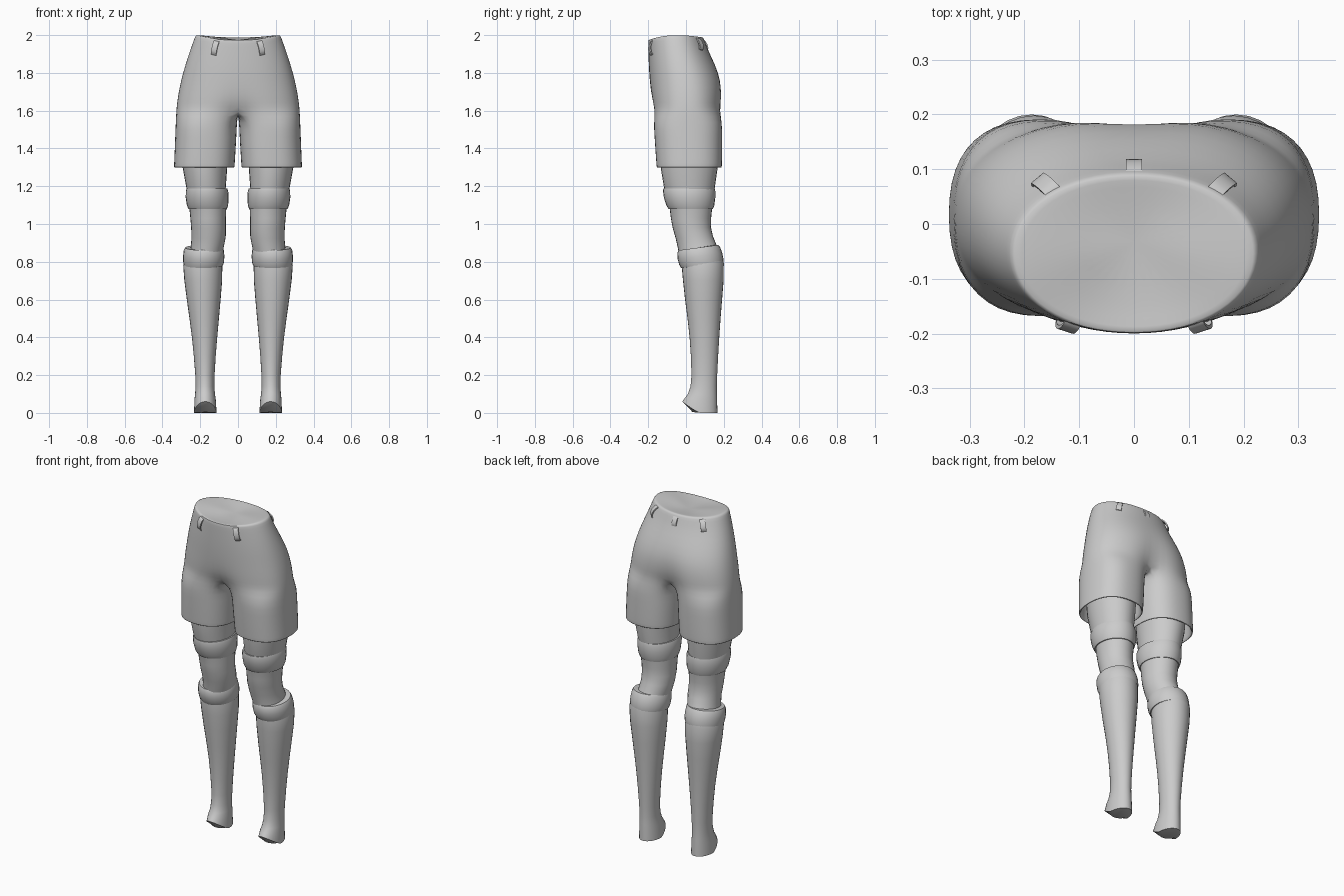
import bpy, bmesh, math
from mathutils import Vector

if "Cube" in bpy.data.objects:
    bpy.data.objects.remove(bpy.data.objects["Cube"])

grey = bpy.data.materials.new("grey")
grey.diffuse_color = (0.6, 0.6, 0.6, 1)
grey.use_nodes = True
grey.node_tree.nodes["Principled BSDF"].inputs["Base Color"].default_value = grey.diffuse_color


def finish(bm, name, mirror=True, subsurf=0, angle=45):
    bmesh.ops.recalc_face_normals(bm, faces=bm.faces)
    me = bpy.data.meshes.new(name)
    bm.to_mesh(me)
    bm.free()
    me.materials.append(grey)
    ob = bpy.data.objects.new(name, me)
    bpy.context.collection.objects.link(ob)
    bpy.ops.object.select_all(action='DESELECT')
    ob.select_set(True)
    bpy.context.view_layer.objects.active = ob
    bpy.ops.object.shade_smooth_by_angle(angle=math.radians(angle))
    if mirror:
        m = ob.modifiers.new("mirror", 'MIRROR')
        m.use_clip = True
    if subsurf:
        s = ob.modifiers.new("smooth", 'SUBSURF')
        s.levels = s.render_levels = subsurf
    return ob


def power(v, e):
    return math.copysign(abs(v) ** e, v) if abs(v) > 1e-6 else 0.0


def bridge(bm, a, b, closed):
    n = len(a)
    for i in range(n if closed else n - 1):
        j = (i + 1) % n
        bm.faces.new((a[i], a[j], b[j], b[i]))


# ---- shorts: half pelvis rings, a crotch seam, then closed leg rings
H, INNER = 16, 5


def pelvis_ring(bm, z, w, yf, yb, df, db, e, rim=0):
    cy, ry = (yf + yb) / 2, (yb - yf) / 2
    ring = []
    for i in range(H + 1):
        t = math.pi * i / H
        c = math.cos(t)
        x = w * power(math.sin(t), e) if 0 < i < H else 0.0
        dip = math.exp(-(x / 0.07) ** 2)
        y = cy - ry * power(c, e) + dip * (df if c > 0 else -db)
        drop = rim * (0.025 if c > 0 else 0.012) * c * c
        ring.append(bm.verts.new((x, y, z - drop)))
    return ring


def shorts():
    bm = bmesh.new()
    # height, half width, front y, back y, front dip, back dip, roundness, rim drop
    rows = [(1.995, 0.15, -0.155, 0.055, 0, 0, .95, 1),
            (2.0, 0.215, -0.193, 0.084, 0, 0, .95, 1),
            (2.0, 0.225, -0.2, 0.092, 0, 0, .95, 1),
            (1.98, 0.233, -0.201, 0.1, 0, 0, .95, .8),
            (1.92, 0.254, -0.2, 0.118, 0, 0, .95, .2),
            (1.84, 0.281, -0.198, 0.157, 0, 0, .92, 0),
            (1.76, 0.303, -0.193, 0.19, 0, .008, .9, 0),
            (1.69, 0.317, -0.188, 0.197, .004, .018, .87, 0),
            (1.64, 0.324, -0.183, 0.196, .015, .03, .85, 0),
            (1.60, 0.328, -0.179, 0.194, .04, .05, .83, 0)]
    rings = [pelvis_ring(bm, *r) for r in rows]
    for a, b in zip(rings, rings[1:]):
        bridge(bm, a, b, False)
    # waist cap
    mid = bm.verts.new((0, -0.03, 1.972))
    for a, b in zip(rings[0], rings[0][1:]):
        bm.faces.new((a, b, mid))
    # crotch seam from back to front
    back, front = rings[-1][-1].co, rings[-1][0].co
    seam = []
    for j in range(1, INNER + 1):
        f = j / (INNER + 1)
        p = back.lerp(front, f)
        seam.append(bm.verts.new((0, p.y, 1.60 - 0.02 * math.sin(math.pi * f))))
    last = rings[-1] + seam
    # leg tubes, hem and inner lining: height, x range, y range
    for z, x0, x1, y0, y1 in [(1.54, .004, .331, -.173, .193),
                              (1.46, .007, .334, -.168, .193),
                              (1.38, .012, .337, -.163, .193),
                              (1.315, .016, .34, -.158, .192),
                              (1.30, .017, .34, -.157, .191),
                              (1.30, .021, .336, -.153, .187),
                              (1.305, .03, .327, -.144, .178),
                              (1.40, .034, .322, -.142, .176)]:
        ring = []
        for i in range(H + 1 + INNER):
            a = -130 + 260 * i / H if i <= H else 130 + 100 * (i - H) / (INNER + 1)
            a = math.radians(a)
            ring.append(bm.verts.new(((x0 + x1) / 2 + (x1 - x0) / 2 * power(math.cos(a), .83),
                                      (y0 + y1) / 2 + (y1 - y0) / 2 * power(math.sin(a), .83), z)))
        bridge(bm, last, ring, True)
        last = ring
    finish(bm, "shorts", subsurf=1, angle=80)


shorts()

# ---- leg parts: elliptical lofts
N = 28


def ellipse(bm, z, x0, x1, y0, y1, tilt=0, zfun=None):
    ring = []
    for i in range(N):
        a = 2 * math.pi * i / N
        c, s = math.cos(a), math.sin(a)
        y = (y0 + y1) / 2 + (y1 - y0) / 2 * s
        zz = zfun(s) if zfun else z + tilt * s
        ring.append(bm.verts.new(((x0 + x1) / 2 + (x1 - x0) / 2 * c, y, zz)))
    return ring


def loft(name, rows):
    bm = bmesh.new()
    rings = [ellipse(bm, *r) for r in rows]
    for a, b in zip(rings, rings[1:]):
        bridge(bm, a, b, True)
    bm.faces.new(rings[0])
    bm.faces.new(rings[-1])
    return finish(bm, name)


loft("thigh_and_knee", [(1.42, .05, .305, -.138, .172), (1.30, .057, .293, -.134, .168),
                        (1.19, .065, .273, -.116, .152), (1.08, .062, .257, -.086, .138),
                        (1.03, .064, .252, -.08, .133), (.98, .064, .248, -.07, .132, .003),
                        (.93, .065, .246, -.054, .142, .008), (.88, .075, .25, -.042, .16, .012),
                        (.82, .085, .26, -.03, .18, .015)])


def band(name, rows, lip=0.018):
    # rounded cuff with its ends turned in to the leg
    first, last = list(rows[0]), list(rows[-1])
    for r in (first, last):
        r[1] += lip
        r[2] -= lip
        r[3] += lip
        r[4] -= lip
    loft(name, [first] + rows + [last])


band("thigh_band", [(1.188, .057, .272, -.12, .152), (1.175, .052, .276, -.122, .155),
                    (1.14, .05, .277, -.117, .155), (1.10, .052, .271, -.105, .15),
                    (1.08, .058, .263, -.093, .143)])
band("calf_band", [(.875, .08, .28, -.04, .172, .014), (.862, .075, .287, -.046, .181, .015),
                   (.83, .072, .291, -.044, .192, .016), (.80, .074, .29, -.036, .198, .016),
                   (.782, .079, .287, -.026, .197, .015)])


# ---- socks with a slanted open toe end
def foot_edge(s):
    return 0.06 * max(0.0, -s) ** 1.2


def foot_base(s):
    return 0.004 * max(0.0, -s)


sock_rows = [(.82, .09, .28, -.02, .19, .012), (.78, .083, .29, -.022, .2, .012),
             (.70, .084, .284, -.016, .199), (.60, .092, .271, -.005, .191),
             (.50, .101, .257, .008, .183), (.40, .11, .244, .019, .176),
             (.30, .118, .234, .026, .17), (.20, .124, .226, .029, .165),
             (.14, .125, .225, .024, .163), (.10, .122, .227, .01, .164),
             (.075, .118, .23, -.006, .165, -.004),
             (0, .113, .233, -.02, .166, 0, foot_edge),
             (0, .12, .226, .035, .164, 0, foot_base)]
loft("sock", sock_rows)


# ---- belt loops: arched strips
def belt_loop(name, bottom, top, out, mirror=True, width=0.03, thick=0.007):
    bm = bmesh.new()
    bottom, top, out = Vector(bottom), Vector(top), Vector(out).normalized()
    side = (top - bottom).cross(out).normalized() * width / 2
    steps, rings = 8, []
    for i in range(steps + 1):
        f = i / steps
        p = bottom.lerp(top, f) + out * (0.016 * math.sin(math.pi * f) ** 0.5 - 0.004)
        q = p - out * thick
        rings.append([bm.verts.new(v) for v in (p + side, p - side, q - side, q + side)])
    for a, b in zip(rings, rings[1:]):
        bridge(bm, a, b, True)
    bm.faces.new(rings[0])
    bm.faces.new(rings[-1])
    finish(bm, name, mirror)


belt_loop("front_belt_loop", (.13, -.186, 1.895), (.112, -.183, 1.972), (.3, -1, .1))
belt_loop("side_back_belt_loop", (.178, .083, 1.925), (.146, .058, 1.988), (.55, .75, .5))
belt_loop("centre_back_belt_loop", (0, .118, 1.92), (0, .08, 1.985), (0, 1, .5), mirror=False)
